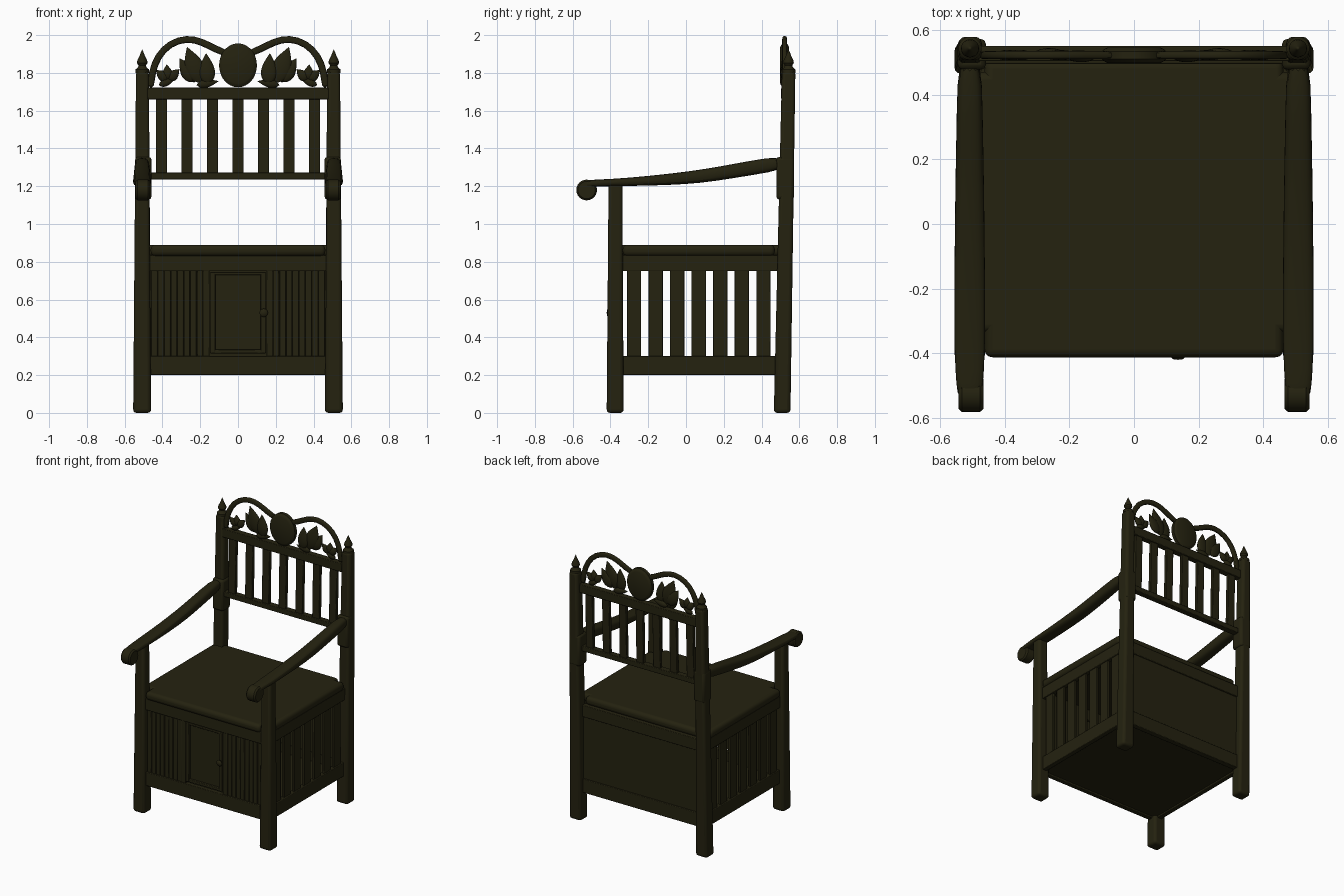
import bpy, bmesh, math
from mathutils import Vector, Matrix

cube = bpy.data.objects.get("Cube")
if cube:
    bpy.data.objects.remove(cube, do_unlink=True)

wood = bpy.data.materials.new("dark olive wood")
wood.use_nodes = True
COLOUR = (0.018, 0.016, 0.005, 1)
wood.diffuse_color = COLOUR
wood.node_tree.nodes["Principled BSDF"].inputs["Base Color"].default_value = COLOUR


def finish(name, bm, smooth=True, bevel=0, segments=2, subsurf=0):
    """Turn a bmesh into a named wooden object."""
    bmesh.ops.recalc_face_normals(bm, faces=bm.faces)
    me = bpy.data.meshes.new(name)
    bm.to_mesh(me)
    bm.free()
    me.materials.append(wood)
    ob = bpy.data.objects.new(name, me)
    bpy.context.collection.objects.link(ob)
    if bevel:
        mod = ob.modifiers.new("Bevel", 'BEVEL')
        mod.width, mod.segments = bevel, segments
    if subsurf:
        mod = ob.modifiers.new("Subsurf", 'SUBSURF')
        mod.levels = mod.render_levels = subsurf
    if smooth:
        bpy.ops.object.select_all(action='DESELECT')
        ob.select_set(True)
        bpy.context.view_layer.objects.active = ob
        bpy.ops.object.shade_smooth_by_angle(angle=math.radians(40))
    return ob


def box(name, x, y, z, bevel=0.004, segments=2):
    """Box from (min, max) ranges."""
    return post(name, (x, y), (x, y), z, bevel, segments)


def post(name, foot, top, z, bevel=0.018, segments=3):
    """Tapered box between two rectangles ((x0, x1), (y0, y1))."""
    bm = bmesh.new()
    rings = []
    for (xs, ys), h in ((foot, z[0]), (top, z[1])):
        rings.append([bm.verts.new((xs[i], ys[j], h))
                      for i, j in ((0, 0), (1, 0), (1, 1), (0, 1))])
    for i in range(4):
        j = (i + 1) % 4
        bm.faces.new((rings[0][i], rings[0][j], rings[1][j], rings[1][i]))
    for r in rings:
        bm.faces.new(r)
    return finish(name, bm, bevel=bevel, segments=segments)


def sweep(name, path, side):
    """Rounded bar along (point, half width, half height) stations."""
    bm = bmesh.new()
    side = Vector(side)
    pts = [Vector(p[0]) for p in path]
    rings = []
    for i, (p, w, h) in enumerate(path):
        tangent = pts[min(i + 1, len(pts) - 1)] - pts[max(i - 1, 0)]
        up = side.cross(tangent).normalized()
        ring = []
        for k in range(12):
            c, s = math.cos(k * math.pi / 6), math.sin(k * math.pi / 6)
            u = math.copysign(abs(c) ** 0.65, c) * w
            v = math.copysign(abs(s) ** 0.65, s) * h
            ring.append(bm.verts.new(pts[i] + side * u + up * v))
        rings.append(ring)
    for a, b in zip(rings, rings[1:]):
        for k in range(12):
            n = (k + 1) % 12
            bm.faces.new((a[k], a[n], b[n], b[k]))
    bm.faces.new(rings[0])
    bm.faces.new(rings[-1])
    return finish(name, bm, subsurf=1)


def lathe(name, profile, matrix, steps=20):
    """Solid of revolution about local z from (radius, height) points."""
    bm = bmesh.new()
    verts = [bm.verts.new((r, 0, h)) for r, h in profile]
    edges = [bm.edges.new(e) for e in zip(verts, verts[1:])]
    bmesh.ops.spin(bm, geom=verts + edges, axis=(0, 0, 1), cent=(0, 0, 0),
                   angle=math.tau, steps=steps)
    bmesh.ops.remove_doubles(bm, verts=bm.verts, dist=1e-5)
    bmesh.ops.transform(bm, matrix=matrix, verts=bm.verts)
    return finish(name, bm)


def leaf(name, x, z, length, width, angle, y=0.522):
    """Flattened pointed leaf growing from (x, z), tilted in the back plane."""
    prof = [(math.sin(math.pi * (i / 8) ** 0.75), i / 8) for i in range(9)]
    prof[0], prof[-1] = (0, 0), (0, 1)
    m = (Matrix.Translation((x, y, z)) @ Matrix.Rotation(math.radians(angle), 4, 'Y')
         @ Matrix.Diagonal((width / 2, 0.016, length, 1)))
    lathe(name, prof, m, 14)


def row(name, count, start, step, make):
    for i in range(count):
        make(f"{name}_{i + 1}", start + i * step)


def span(c, half):
    return (c - half, c + half)


def mirrored(s, a, b):
    return (a, b) if s > 0 else (-b, -a)


FINIAL = [(0, 0), (.036, 0), (.036, .018), (.022, .03), (.02, .04), (.028, .052),
          (.026, .066), (.014, .09), (.006, .112), (0, .125)]
ARM = [(0.52, 1.325, .038, .04), (0.35, 1.298, .041, .039), (0.15, 1.262, .045, .037),
       (0, 1.243, .047, .034), (-0.2, 1.228, .049, .026), (-0.4, 1.219, .049, .019),
       (-0.5, 1.216, .042, .019), (-0.545, 1.207, .037, .022)]
CREST = [(.462, 1.715), (.457, 1.80), (.425, 1.89), (.36, 1.957), (.27, 1.985),
         (.19, 1.965), (.12, 1.925), (.05, 1.90)]

for s, side in ((1, "left"), (-1, "right")):
    # Legs and back posts
    post(f"front_leg_{side}", (mirrored(s, .46, .555), (-.42, -.33)),
         (mirrored(s, .47, .545), (-.41, -.337)), (0, 1.22))
    post(f"back_post_{side}", (mirrored(s, .46, .555), (.465, .553)),
         (mirrored(s, .472, .54), (.508, .579)), (0, 1.81))
    lathe(f"finial_{side}", FINIAL, Matrix.Translation((s * .507, .543, 1.8)))

    # Arm with scrolled hand rest
    sweep(f"arm_{side}", [((s * .508, y, z), w, h) for y, z, w, h in ARM], (1, 0, 0))
    scroll = [(0, -.038), (.046, -.038), (.055, -.028), (.055, .028), (.046, .038), (0, .038)]
    lathe(f"arm_scroll_{side}", scroll, Matrix.Translation((s * .504, -.526, 1.18))
          @ Matrix.Rotation(math.pi / 2, 4, 'Y'), 24)
    # Collar where the arm meets the back post
    box(f"arm_collar_{side}", mirrored(s, .458, .545), (.478, .572), (1.13, 1.355), .015)

    # Side rails and slats
    sx = mirrored(s, .485, .52)
    box(f"side_lower_rail_{side}", sx, (-.36, .49), (.2, .3))
    box(f"side_upper_rail_{side}", sx, (-.36, .49), (.75, .835))
    row(f"side_slat_{side}", 7, -.275, .1142,
        lambda n, c: box(n, mirrored(s, .492, .512), span(c, .038), (.29, .76)))

    # Crest arch and carved leaves
    sweep(f"crest_arch_{side}", [((s * x, .522, z), .013, .019) for x, z in CREST], (0, 1, 0))
    leaf(f"large_leaf_{side}", s * .20, 1.745, .205, .105, s * 20)
    leaf(f"inner_leaf_{side}", s * .16, 1.735, .17, .085, s * 3, .516)
    leaf(f"outer_leaf_{side}", s * .23, 1.75, .15, .08, s * 32, .528)
    for i, tilt in enumerate((-45, 5, 50)):
        leaf(f"small_leaf_{i + 1}_{side}", s * .37, 1.76, .085, .055, s * tilt)
    leaf(f"leaf_stem_{side}", s * .42, 1.735, .09, .04, -s * 70)
    leaf(f"leaf_foot_{side}", s * .22, 1.735, .12, .045, -s * 80)

# Back rest rails and slats
box("back_top_rail", (-.48, .48), (.504, .55), (1.66, 1.722))
box("back_bottom_rail", (-.48, .48), (.495, .54), (1.235, 1.272))
row("back_slat", 7, -.405, .135,
    lambda n, c: post(n, (span(c, .029), (.505, .53)), (span(c, .029), (.515, .54)),
                      (1.26, 1.67), .004, 2))

# Oval medallion
oval = [(0, -.024), (.82, -.024), (.9, -.02), (1, -.012), (1, .012),
        (.9, .02), (.82, .024), (0, .024)]
lathe("medallion", oval, Matrix.Translation((0, .522, 1.84))
      @ Matrix.Rotation(math.pi / 2, 4, 'X') @ Matrix.Diagonal((.1, .116, 1, 1)), 40)

# Seat cushion board, notched around the legs
box("seat", (-.462, .462), (-.412, .505), (.83, .89), .024, 4)
box("seat_sides", (-.53, .53), (-.335, .47), (.83, .89), .024, 4)

# Box under the seat
box("front_lower_rail", (-.47, .47), (-.395, -.36), (.2, .3))
box("front_upper_rail", (-.47, .47), (-.395, -.36), (.75, .835))
box("back_lower_rail", (-.47, .47), (.485, .525), (.2, .3))
box("back_upper_rail", (-.47, .47), (.485, .525), (.75, .835))
box("back_panel", (-.47, .47), (.49, .515), (.29, .76))
box("box_floor", (-.5, .5), (-.37, .5), (.212, .235))

# Front boards either side of the door
for s, side in ((1, "left"), (-1, "right")):
    row(f"front_board_{side}", 8, s * .443, -s * .0345,
        lambda n, c: box(n, span(c, .0165), (-.385, -.365), (.29, .76)))
    box(f"board_backing_{side}", mirrored(s, .165, .47), (-.372, -.36), (.29, .76))
    box(f"door_jamb_{side}", mirrored(s, .15, .185), (-.388, -.36), (.29, .76))

# Door with sunken panel and knob
for s, side in ((1, "left"), (-1, "right")):
    box(f"door_stile_{side}", mirrored(s, .12, .148), (-.392, -.365), (.315, .745))
box("door_top_rail", (-.148, .148), (-.39, -.365), (.73, .745))
box("door_bottom_rail", (-.148, .148), (-.39, -.365), (.315, .335))
box("door_panel", (-.13, .13), (-.373, -.362), (.32, .74))
lathe("door_knob", [(0, 0), (.008, 0), (.01, .01), (.02, .015), (.022, .022), (.015, .029), (0, .031)],
      Matrix.Translation((.136, -.389, .53)) @ Matrix.Rotation(math.pi / 2, 4, 'X'))
